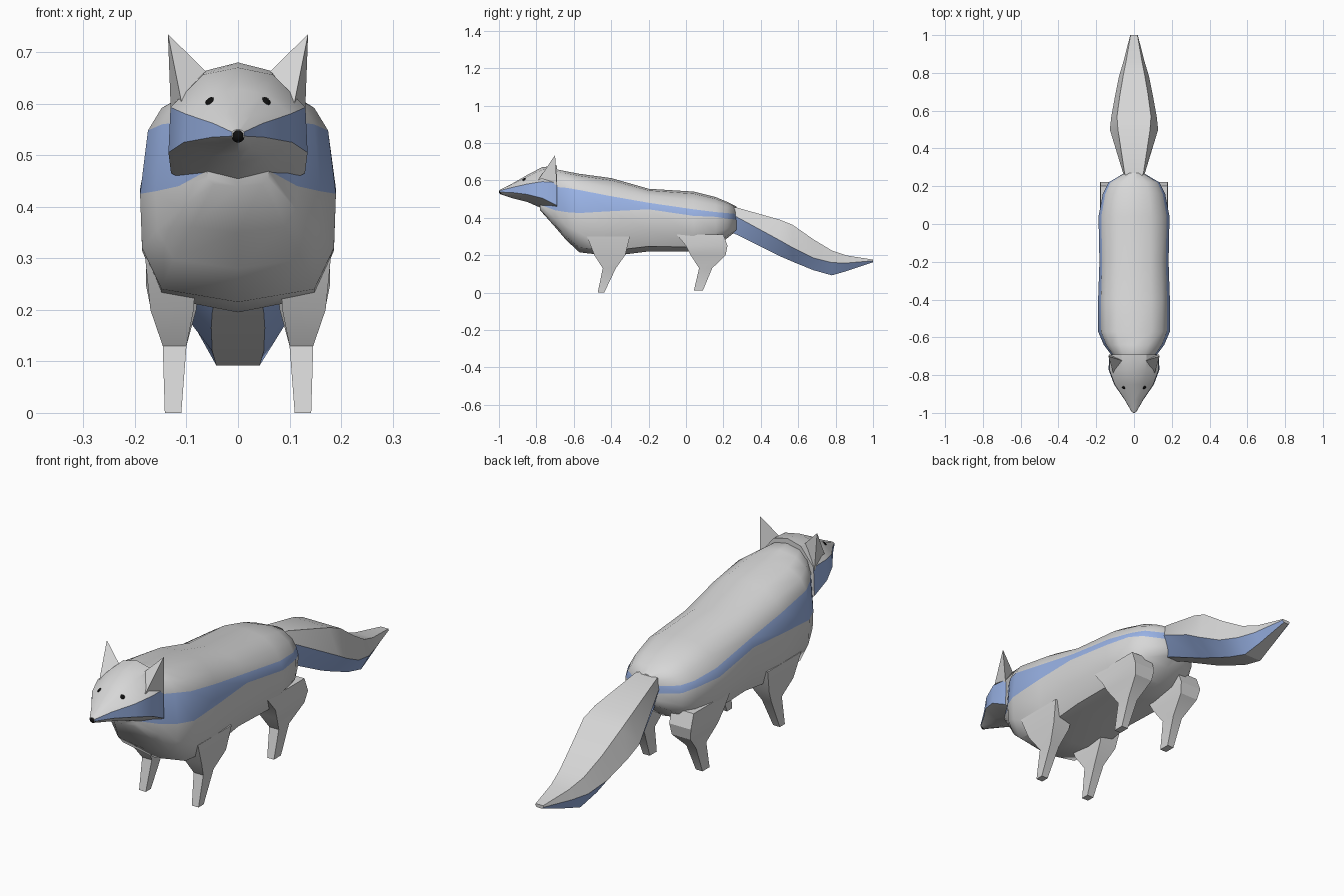
import bpy, bmesh, math
from mathutils import Vector

cube = bpy.data.objects.get("Cube")
if cube:
    bpy.data.objects.remove(cube)


def material(name, colour):
    m = bpy.data.materials.new(name)
    m.use_nodes = True
    m.diffuse_color = colour
    node = next(n for n in m.node_tree.nodes if n.type == 'BSDF_PRINCIPLED')
    node.inputs["Base Color"].default_value = colour
    return m


GREY = material("light_grey_fur", (.68, .68, .68, 1))
BLUE = material("blue_marking", (.32, .45, .79, 1))
BLACK = material("black", (.005, .005, .005, 1))


def finish(name, bm, mats, angle):
    bmesh.ops.recalc_face_normals(bm, faces=bm.faces)
    mesh = bpy.data.meshes.new(name)
    bm.to_mesh(mesh)
    bm.free()
    for m in mats:
        mesh.materials.append(m)
    ob = bpy.data.objects.new(name, mesh)
    bpy.context.collection.objects.link(ob)
    bpy.ops.object.select_all(action='DESELECT')
    ob.select_set(True)
    bpy.context.view_layer.objects.active = ob
    bpy.ops.object.shade_smooth_by_angle(angle=math.radians(angle))
    return ob


def loft(name, rings, angle, band=None):
    """Skin closed rings of points; band is the set of strips painted blue."""
    bm = bmesh.new()
    loops = [[bm.verts.new(p) for p in ring] for ring in rings]
    n = len(loops[0])
    for a, b in zip(loops, loops[1:]):
        for i in range(n):
            j = (i + 1) % n
            face = bm.faces.new((a[i], a[j], b[j], b[i]))
            face.material_index = int(band is not None and i in band)
    bm.faces.new(loops[0])
    bm.faces.new(loops[-1])
    return finish(name, bm, [GREY, BLUE], angle)


def symmetric(y, half):
    """Complete a half section, listed from top to bottom, across the centre."""
    full = half + [(-x, z) for x, z in reversed(half) if x > 0]
    return [(x, y, z) for x, z in full]


def mix(a, b, t):
    return a + (b - a) * t


# Body: station, top, half width, stripe top, stripe bottom, underside
def body_ring(y, top, w, upper, lower, under):
    return symmetric(y, [
        (0, top), (w * .48, mix(top, upper, .12)), (w * .78, mix(top, upper, .5)),
        (w * .92, upper), (w, lower), (w * .98, mix(lower, under, .5)),
        (w * .78, mix(lower, under, .88)), (0, under)])


body = [
    (-.78, .60, .06, .54, .47, .44),
    (-.70, .66, .115, .565, .44, .35),
    (-.64, .648, .16, .56, .43, .28),
    (-.57, .635, .19, .548, .425, .215),
    (-.40, .612, .19, .515, .435, .195),
    (-.20, .555, .183, .48, .445, .22),
    (.04, .54, .188, .445, .41, .22),
    (.16, .51, .165, .43, .405, .24),
    (.22, .485, .135, .425, .395, .29),
    (.27, .46, .05, .42, .39, .33)]
loft("body", [body_ring(*s) for s in body], 50, {3, 10})


# Head: same station layout as the body
def head_ring(y, top, w, upper, lower, under):
    return symmetric(y, [
        (0, top), (w * .5, mix(top, upper, .18)), (w * .97, upper),
        (w, lower), (w * .5, mix(lower, under, .7)), (0, under)])


head_stations = [
    (-.995, .55, .012, .545, .537, .527),
    (-.93, .582, .05, .562, .535, .505),
    (-.85, .628, .105, .58, .525, .485),
    (-.77, .67, .135, .593, .505, .45),
    (-.69, .68, .13, .588, .465, .42)]
head = loft("head", [head_ring(*s) for s in head_stations], 35, {2, 7})


# Tail: station, top z, top width, side z, side width, bottom z, bottom width
tail = [
    (.22, .45, .03, .42, .04, .33, .02),
    (.27, .455, .05, .405, .058, .31, .03),
    (.50, .39, .085, .28, .128, .195, .05),
    (.57, .362, .09, .24, .12, .165, .052),
    (.68, .285, .075, .185, .1, .12, .05),
    (.78, .225, .058, .16, .08, .092, .042),
    (.86, .198, .042, .158, .056, .115, .03),
    (1.0, .176, .018, .17, .02, .162, .012)]
loft("tail", [symmetric(y, [(a, t), (b, m), (c, u)])
              for y, t, a, m, b, u, c in tail], 25, {1, 3})


# Legs: height, centre x, half thickness, front y, back y
def leg(name, side, sections):
    rings = [[(side * (x - w), f, z), (side * (x + w), f, z),
              (side * (x + w), b, z), (side * (x - w), b, z)]
             for z, x, w, f, b in sections]
    loft(name, rings, 30)


front_leg = [
    (0, .126, .016, -.472, -.437),
    (.13, .123, .023, -.445, -.375),
    (.2, .128, .042, -.49, -.325),
    (.3, .13, .05, -.53, -.3)]
hind_leg = [
    (.01, .126, .016, .042, .09),
    (.13, .123, .023, .07, .14),
    (.2, .125, .044, .025, .212),
    (.25, .127, .052, 0, .222),
    (.31, .125, .052, -.05, .2)]


# Ears: thin pyramids leaning outward
def ear(name, side):
    bm = bmesh.new()
    points = [(.055, -.725, .655), (.108, -.795, .595),
              (.13, -.69, .575), (.136, -.70, .735)]
    v = [bm.verts.new((side * x, y, z)) for x, y, z in points]
    for i in range(4):
        bm.faces.new([v[j] for j in range(4) if j != i])
    finish(name, bm, [GREY], 20)


# Eyes: flat ovals lying on the face
def eye(name, side):
    hit, spot, normal, index = head.ray_cast(Vector((side * .055, -2, .605)), Vector((0, 1, 0)))
    bm = bmesh.new()
    bmesh.ops.create_uvsphere(bm, u_segments=12, v_segments=6, radius=.01)
    bmesh.ops.scale(bm, vec=(.9, 1, .4), verts=bm.verts)
    turn = normal.to_track_quat('Z', 'Y').to_matrix()
    bmesh.ops.rotate(bm, matrix=turn, verts=bm.verts)
    bmesh.ops.translate(bm, vec=spot, verts=bm.verts)
    finish(name, bm, [BLACK], 40)


bpy.context.view_layer.update()
for label, side in (("left", 1), ("right", -1)):
    leg(label + "_front_leg", side, front_leg)
    leg(label + "_hind_leg", side, hind_leg)
    ear(label + "_ear", side)
    eye(label + "_eye", side)

# Nose
bm = bmesh.new()
bmesh.ops.create_uvsphere(bm, u_segments=16, v_segments=10, radius=.0135)
bmesh.ops.translate(bm, vec=(0, -.9865, .538), verts=bm.verts)
finish("nose", bm, [BLACK], 40)
